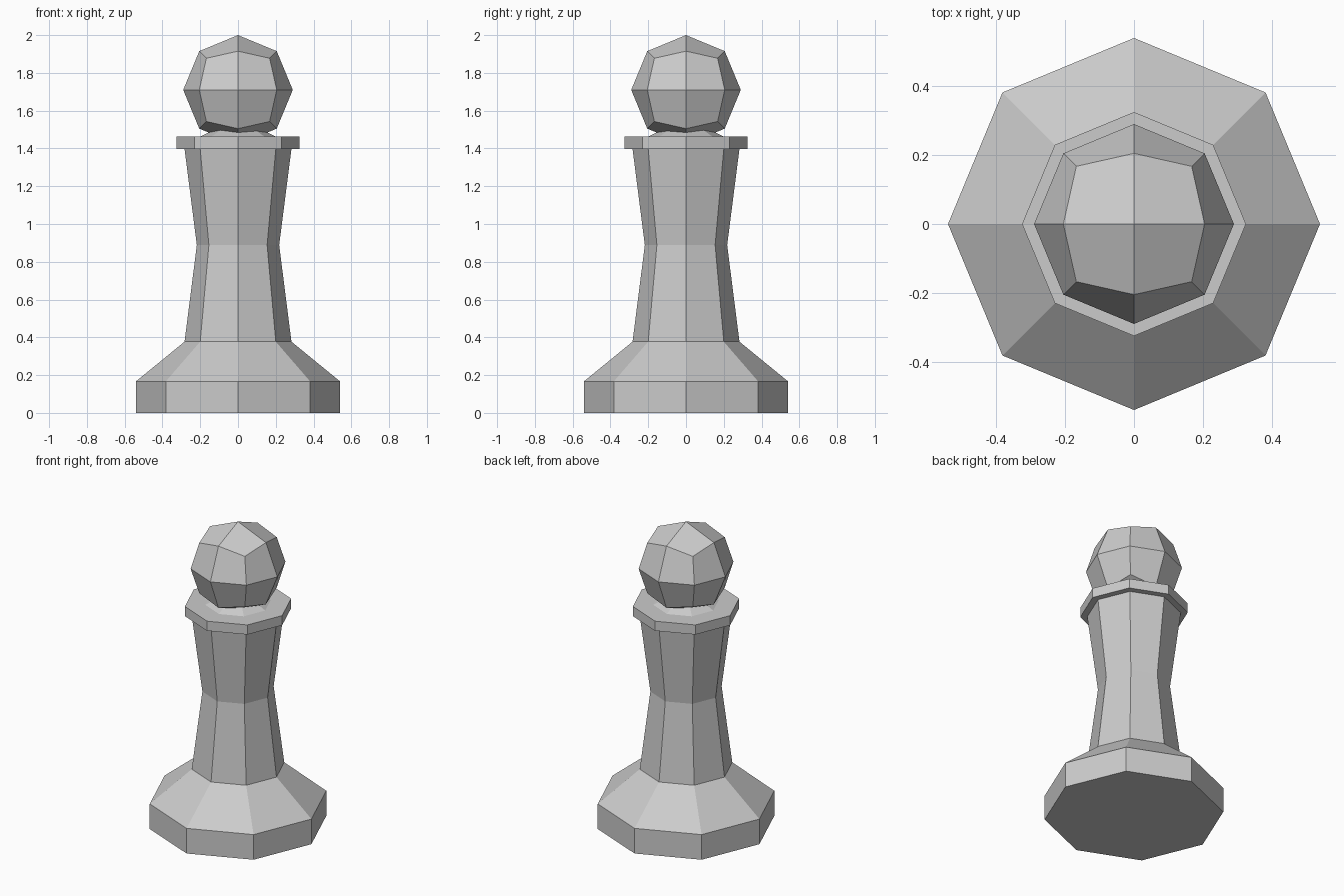
import bpy, bmesh
from math import cos, sin, tau
from mathutils import Vector

if "Cube" in bpy.data.objects:
    bpy.data.objects.remove(bpy.data.objects["Cube"])

SIDES = 8


def make_object(name, bm):
    bmesh.ops.recalc_face_normals(bm, faces=bm.faces)
    mesh = bpy.data.meshes.new(name)
    bm.to_mesh(mesh)
    bm.free()
    obj = bpy.data.objects.new(name, mesh)
    bpy.context.collection.objects.link(obj)
    return obj


def turned(name, profile):
    """Closed eight-sided solid turned from (radius, height) points."""
    bm = bmesh.new()
    rings = [[bm.verts.new((r * cos(tau * i / SIDES), r * sin(tau * i / SIDES), z))
              for i in range(SIDES)] for r, z in profile]
    for low, high in zip(rings, rings[1:]):
        for i in range(SIDES):
            j = (i + 1) % SIDES
            bm.faces.new((low[i], low[j], high[j], high[i]))
    bm.faces.new(rings[0][::-1])
    bm.faces.new(rings[-1])
    return make_object(name, bm)


def quad_ball(name, radius, height):
    """Cube cut once along every edge, pushed out to a sphere."""
    bm = bmesh.new()
    bmesh.ops.create_cube(bm, size=1)
    bmesh.ops.subdivide_edges(bm, edges=bm.edges[:], cuts=1, use_grid_fill=True)
    for v in bm.verts:
        v.co = v.co.normalized() * radius + Vector((0, 0, height))
    return make_object(name, bm)


# Foot, waisted shaft, collar and short neck in one turned body
turned("body", [(0.54, 0), (0.54, 0.167), (0.283, 0.377), (0.218, 0.888),
                (0.283, 1.398), (0.325, 1.398), (0.325, 1.462),
                (0.20, 1.462), (0.13, 1.497)])

# Faceted head
quad_ball("head", 0.29, 1.71)
